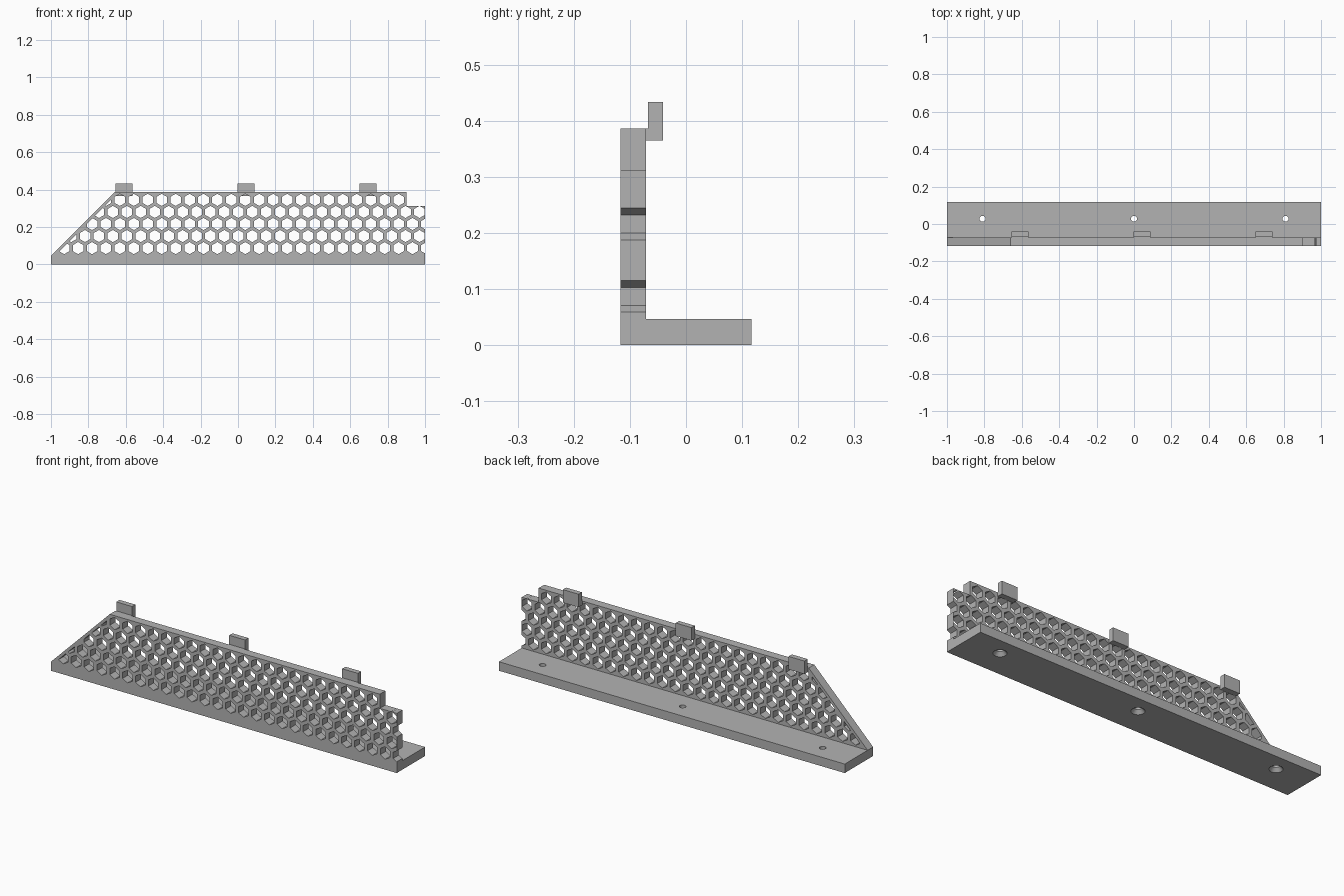
import bpy, bmesh, math

if "Cube" in bpy.data.objects:
    bpy.data.objects.remove(bpy.data.objects["Cube"])

grey = bpy.data.materials.new("plain grey")
grey.diffuse_color = (0.45, 0.45, 0.45, 1)
grey.use_nodes = True
grey.node_tree.nodes["Principled BSDF"].inputs["Base Color"].default_value = grey.diffuse_color

FRONT, INNER, BACK = -0.117, -0.0715, 0.117
BASE_H, TOP = 0.047, 0.386
SLOPE_X = -0.66          # where the sloped edge meets the top


def prism(bm, ring, offset):
    """Close a ring of points and extrude it along offset."""
    face = bm.faces.new([bm.verts.new(p) for p in ring])
    ext = bmesh.ops.extrude_face_region(bm, geom=[face])["geom"]
    bmesh.ops.translate(bm, vec=offset,
                        verts=[v for v in ext if isinstance(v, bmesh.types.BMVert)])


def finish(name, bm):
    bmesh.ops.recalc_face_normals(bm, faces=bm.faces)
    mesh = bpy.data.meshes.new(name)
    bm.to_mesh(mesh)
    bm.free()
    mesh.materials.append(grey)
    obj = bpy.data.objects.new(name, mesh)
    bpy.context.collection.objects.link(obj)
    return obj


def cut(obj, cutter):
    """Subtract the cutter and remove it."""
    mod = obj.modifiers.new("cut", "BOOLEAN")
    mod.operation, mod.solver, mod.object = "DIFFERENCE", "EXACT", cutter
    cutter.hide_render = True
    bpy.context.view_layer.objects.active = obj
    bpy.ops.object.modifier_apply(modifier=mod.name)
    bpy.data.objects.remove(cutter)


def clip(poly, side):
    """Keep the part of an xz polygon where side(point) >= 0."""
    out = []
    for a, b in zip(poly, poly[1:] + poly[:1]):
        da, db = side(a), side(b)
        if da >= 0:
            out.append(a)
        if da * db < 0:
            t = da / (da - db)
            out.append((a[0] + t * (b[0] - a[0]), a[1] + t * (b[1] - a[1])))
    return out


def area(poly):
    return abs(sum(a[0] * b[1] - b[0] * a[1]
                   for a, b in zip(poly, poly[1:] + poly[:1]))) / 2


# upright panel with sloped left edge and stepped right end
bm = bmesh.new()
outline = [(-1, 0), (1, 0), (1, 0.312), (0.902, 0.312), (0.902, TOP),
           (SLOPE_X, TOP), (-1, BASE_H)]
prism(bm, [(x, FRONT, z) for x, z in outline], (0, INNER - FRONT, 0))
panel = finish("honeycomb_panel", bm)

# honeycomb holes, trimmed to leave a rim along the slope
dx, dz = SLOPE_X + 1, TOP - BASE_H
length, rim = math.hypot(dx, dz), 0.015


def inside_rim(p):
    return ((p[0] + 1) * dz - (p[1] - BASE_H) * dx) / length - rim


PITCH, ROW, R = 0.0745, 0.0645, 0.0325
bm = bmesh.new()
for row in range(5):
    z = 0.087 + row * ROW
    for k in range(2 if row == 4 else 0, 28):
        x = 1.0075 - (k + 0.5 * (row % 2)) * PITCH
        hexagon = [(x + R * math.sin(i * math.pi / 3),
                    z + R * math.cos(i * math.pi / 3)) for i in range(6)]
        hole = clip(hexagon, inside_rim)
        if len(hole) > 2 and area(hole) > 0.0001:
            prism(bm, [(px, FRONT - 0.02, pz) for px, pz in hole],
                  (0, INNER - FRONT + 0.04, 0))
cut(panel, finish("hole_cutter", bm))

# base flange
bm = bmesh.new()
prism(bm, [(-1, INNER, 0), (1, INNER, 0), (1, BACK, 0), (-1, BACK, 0)], (0, 0, BASE_H))
base = finish("base_flange", bm)

# countersunk screw holes
bm = bmesh.new()
SEG = 32
rings_profile = [(0.041, -0.01), (0.016, 0.018), (0.016, 0.07)]
for x in (-0.81, 0, 0.81):
    rings = [[bm.verts.new((x + r * math.cos(2 * math.pi * i / SEG),
                            0.028 + r * math.sin(2 * math.pi * i / SEG), z))
              for i in range(SEG)] for r, z in rings_profile]
    for lo, hi in zip(rings, rings[1:]):
        for i in range(SEG):
            j = (i + 1) % SEG
            bm.faces.new((lo[i], lo[j], hi[j], hi[i]))
    bm.faces.new(rings[0])
    bm.faces.new(rings[-1])
cut(base, finish("screw_cutter", bm))

# clip tabs behind the top edge
for i, x in enumerate((-0.656, -0.003, 0.65)):
    bm = bmesh.new()
    profile = [(INNER, 0.365), (-0.041, 0.365), (-0.041, 0.433),
               (-0.068, 0.433), (-0.068, TOP), (INNER, TOP)]
    prism(bm, [(x, y, z) for y, z in profile], (0.091, 0, 0))
    finish(f"clip_tab_{i + 1}", bm)

# smooth only the round hole walls
bpy.ops.object.select_all(action="DESELECT")
base.select_set(True)
bpy.context.view_layer.objects.active = base
bpy.ops.object.shade_smooth_by_angle(angle=math.radians(30))
